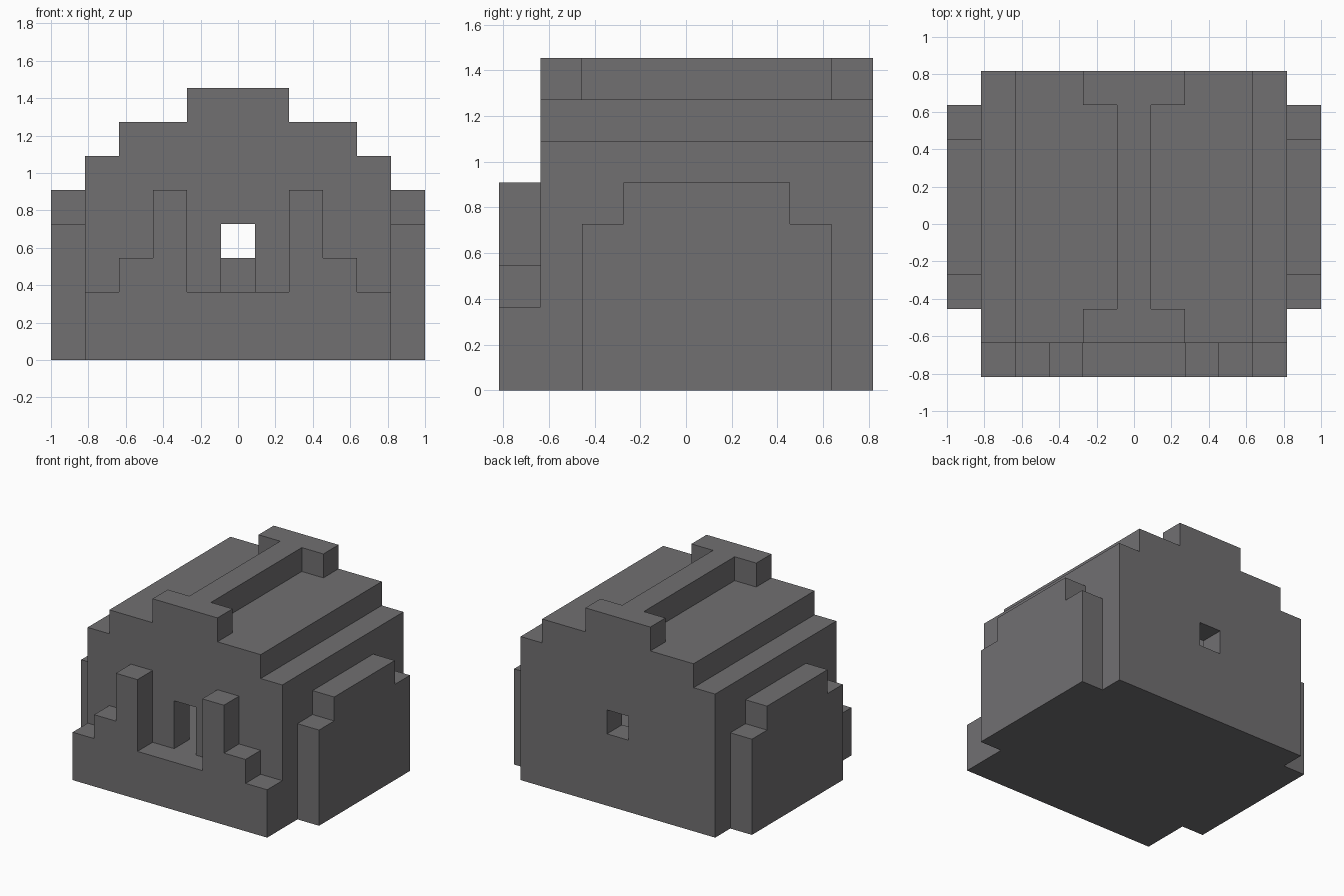
import bpy
import bmesh

UNIT = 2 / 11  # size of one block

if "Cube" in bpy.data.objects:
    bpy.data.objects.remove(bpy.data.objects["Cube"])

stone = bpy.data.materials.new("dark_grey_stone")
stone.use_nodes = True
GREY = (0.165, 0.16, 0.167, 1)
stone.diffuse_color = GREY
stone.node_tree.nodes["Principled BSDF"].inputs["Base Color"].default_value = GREY


def mirrored(half):
    """Close a right-hand outline with its mirror image across the first axis."""
    return half + [(-a, b) for a, b in reversed(half)]


def extrude(name, outline, axis, start, end):
    """Extrude a 2D outline, given in blocks, along the x, y or z axis."""
    place = {"x": lambda a, b: (start, a, b),
             "y": lambda a, b: (a, start, b),
             "z": lambda a, b: (a, b, start)}[axis]
    bm = bmesh.new()
    face = bm.faces.new([bm.verts.new(place(a, b)) for a, b in outline])
    grown = bmesh.ops.extrude_face_region(bm, geom=[face])
    moved = [v for v in grown["geom"] if isinstance(v, bmesh.types.BMVert)]
    shift = tuple((end - start) if c == axis else 0 for c in "xyz")
    bmesh.ops.translate(bm, verts=moved, vec=shift)
    bmesh.ops.scale(bm, verts=bm.verts, vec=(UNIT, UNIT, UNIT))
    bmesh.ops.recalc_face_normals(bm, faces=bm.faces)
    mesh = bpy.data.meshes.new(name)
    bm.to_mesh(mesh)
    bm.free()
    mesh.materials.append(stone)
    obj = bpy.data.objects.new(name, mesh)
    bpy.context.collection.objects.link(obj)
    return obj


def cut(target, cutter):
    """Subtract the cutter from the target and remove it."""
    cutter.hide_render = True
    mod = target.modifiers.new("opening", "BOOLEAN")
    mod.operation = "DIFFERENCE"
    mod.solver = "EXACT"
    mod.object = cutter
    bpy.context.view_layer.objects.active = target
    bpy.ops.object.modifier_apply(modifier=mod.name)
    bpy.data.objects.remove(cutter)


# Stepped main body, hollow inside
body = extrude("body", mirrored([(4.5, 0), (4.5, 6), (3.5, 6), (3.5, 7)]), "y", -3.5, 4.5)
cut(body, extrude("room", mirrored([(3.5, 2), (3.5, 5), (2.5, 5), (2.5, 6)]), "y", -2.5, 3.5))

# Doorway at the front and small window at the back
cut(body, extrude("doorway", mirrored([(0.5, 2), (0.5, 4)]), "y", -4, -2))
cut(body, extrude("window", mirrored([(0.5, 3), (0.5, 4)]), "y", 3, 5))

# Roof ridge with wider ends
extrude("roof_ridge", mirrored([(1.5, -3.5), (1.5, -2.5), (0.5, -2.5),
                                (0.5, 3.5), (1.5, 3.5), (1.5, 4.5)]), "z", 7, 8)

# Front porch with stepped pillars beside the door
extrude("front_porch", mirrored([(4.5, 0), (4.5, 2), (3.5, 2), (3.5, 3), (2.5, 3),
                                 (2.5, 5), (1.5, 5), (1.5, 2)]), "y", -4.5, -3.5)

# Stepped buttresses on both sides
half_buttress = [(3, 0), (3, 4), (2, 4), (2, 5)]
buttress = [(y + 0.5, z) for y, z in mirrored(half_buttress)]
extrude("left_buttress", buttress, "x", 4.5, 5.5)
extrude("right_buttress", buttress, "x", -5.5, -4.5)
